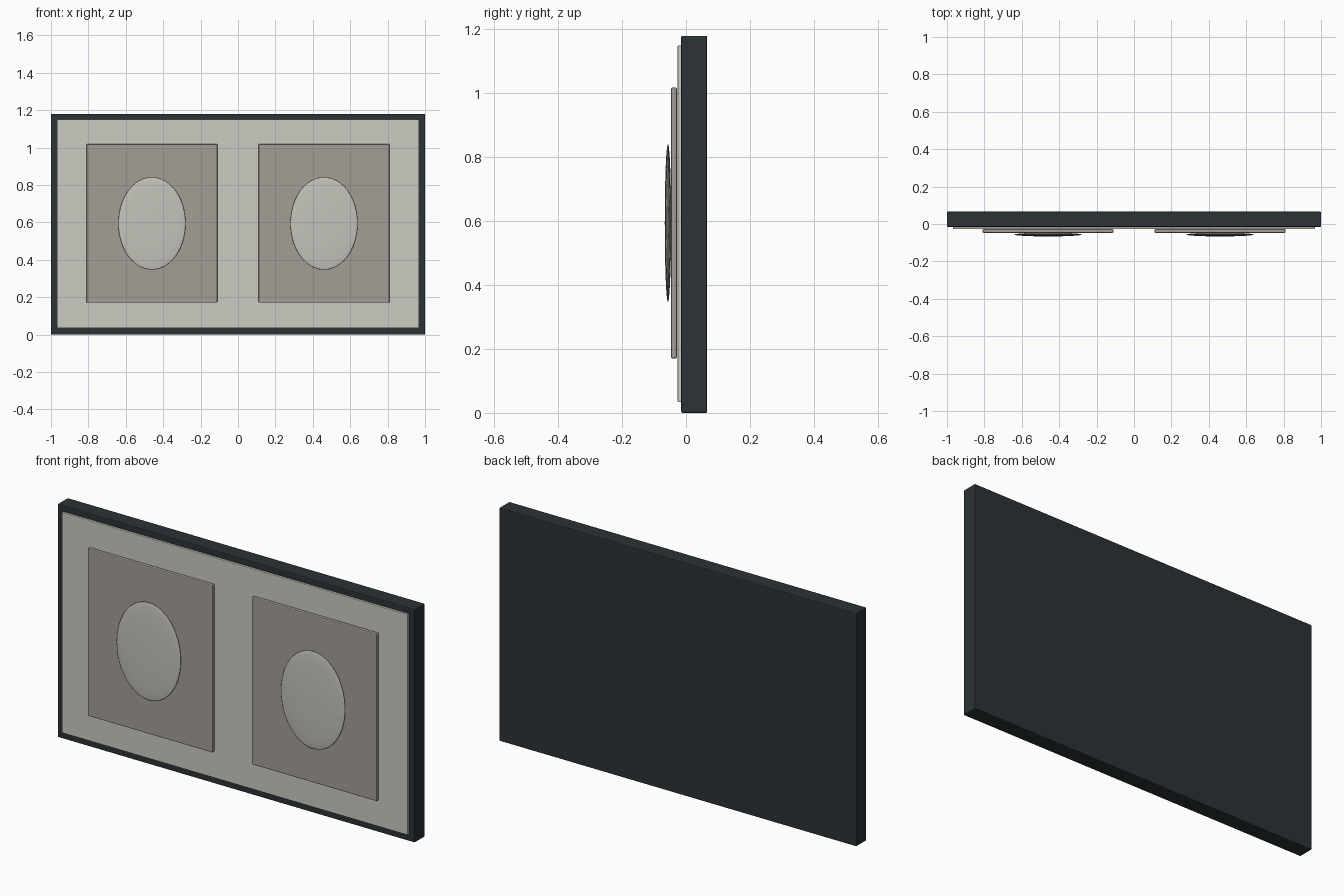
import bpy

if "Cube" in bpy.data.objects:
    bpy.data.objects.remove(bpy.data.objects["Cube"])


def material(name, rgb):
    m = bpy.data.materials.new(name)
    m.diffuse_color = (*rgb, 1)
    m.use_nodes = True
    m.node_tree.nodes["Principled BSDF"].inputs["Base Color"].default_value = m.diffuse_color
    return m


DARK = material("dark_frame", (0.025, 0.032, 0.036))
PALE = material("pale_mat", (0.60, 0.60, 0.54))
TAUPE = material("taupe_panel", (0.37, 0.34, 0.30))
STONE = material("stone_oval", (0.55, 0.55, 0.50))


def slab(name, x, y, z, mat, bevel):
    """Bevelled box given by its (min, max) extents."""
    ext = (x, y, z)
    bpy.ops.mesh.primitive_cube_add(size=1, location=[(a + b) / 2 for a, b in ext])
    ob = bpy.context.object
    ob.name = name
    ob.scale = [b - a for a, b in ext]
    bpy.ops.object.transform_apply(location=False, rotation=False, scale=True)
    ob.data.materials.append(mat)
    mod = ob.modifiers.new("soft_edges", 'BEVEL')
    mod.width = bevel
    mod.segments = 2
    return ob


# Dark backing frame and the pale mat set slightly proud of it
slab("frame", (-1, 1), (-0.015, 0.066), (0, 1.18), DARK, 0.004)
slab("mat_board", (-0.967, 0.967), (-0.026, -0.008), (0.034, 1.15), PALE, 0.002)

# Two raised panels, each with a flattened oval
for side, label in ((-1, "left"), (1, "right")):
    cx = side * 0.46
    slab(label + "_panel", (cx - 0.35, cx + 0.35), (-0.047, -0.028),
         (0.17, 1.018), TAUPE, 0.005)
    bpy.ops.mesh.primitive_uv_sphere_add(segments=48, ring_count=24, radius=1,
                                         location=(cx, -0.0565, 0.594))
    oval = bpy.context.object
    oval.name = label + "_oval"
    oval.scale = (0.18, 0.01, 0.247)
    bpy.ops.object.transform_apply(location=False, rotation=False, scale=True)
    oval.data.materials.append(STONE)
    bpy.ops.object.shade_smooth()
